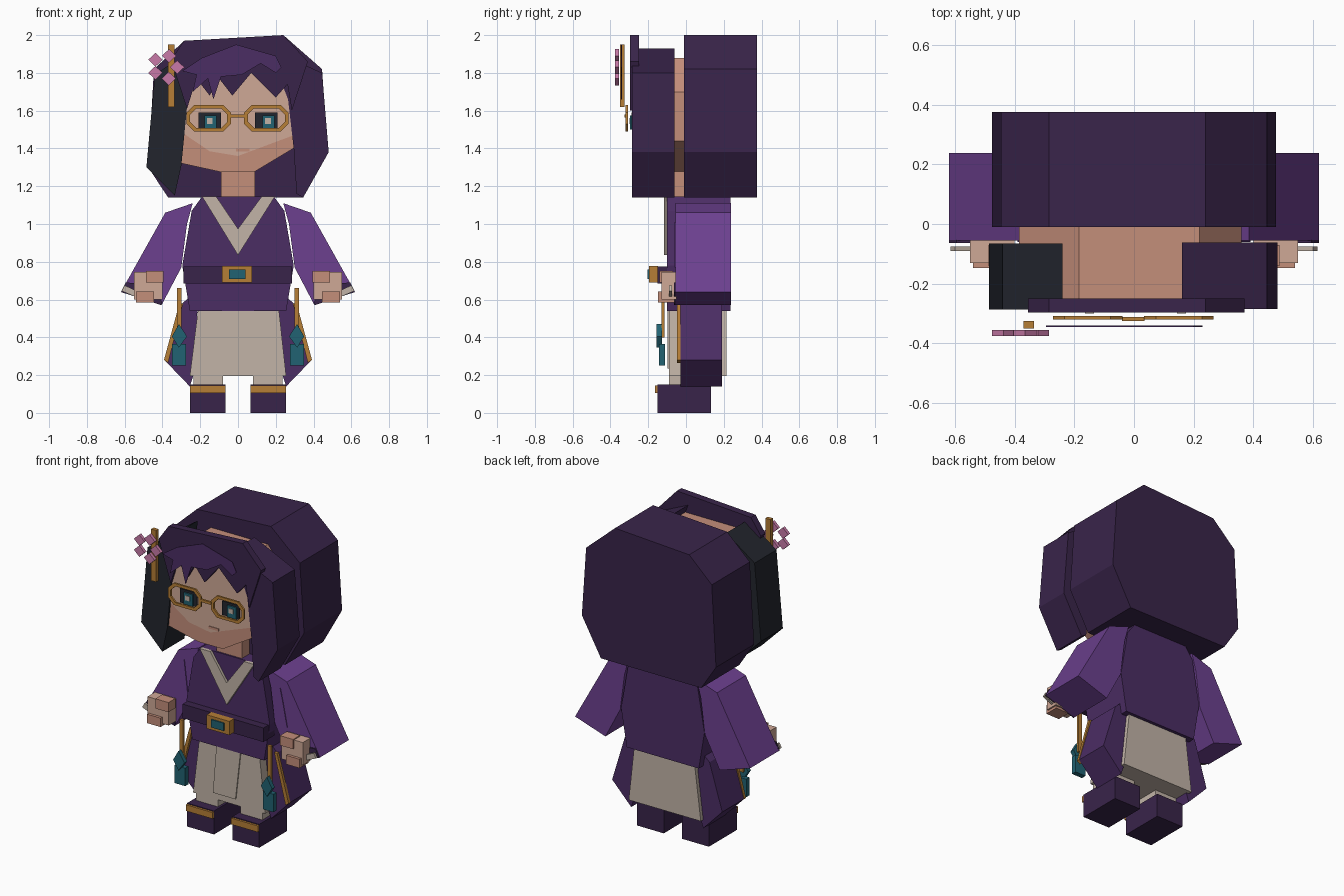
import bpy, bmesh, math


def mat(name, hexcol):
    lin = []
    for i in (0, 2, 4):
        c = int(hexcol[i:i + 2], 16) / 255
        lin.append(c / 12.92 if c <= 0.04045 else ((c + 0.055) / 1.055) ** 2.4)
    m = bpy.data.materials.new(name)
    m.diffuse_color = (*lin, 1)
    return m


PLUM = mat("dark plum", "39244a")
ROBE = mat("robe purple", "4b2d64")
LILAC = mat("sleeve purple", "6c408f")
BLACK = mat("blue black", "22252d")
SKIN = mat("light skin", "cfa896")
PEACH = mat("peach skin", "c48e7a")
CREAM = mat("cream cloth", "c2b4a7")
GOLD = mat("gold", "b67e36")
TEAL = mat("teal", "216272")
PINK = mat("pink", "c87aa8")


def prism(name, pts, y0, y1, m, hole=None):
    """Extrude an x-z outline from y0 to y1; an optional inner outline makes a ring."""
    bm = bmesh.new()
    n = len(pts)
    loops = [[bm.verts.new((x, y, z)) for x, z in p]
             for y in (y0, y1) for p in ([pts, hole] if hole else [pts])]
    if hole:
        fo, fi, bo, bi = loops
        pairs = [(fo, fi), (bo, bi), (fo, bo), (fi, bi)]
    else:
        bm.faces.new(loops[0])
        bm.faces.new(loops[1])
        pairs = [(loops[0], loops[1])]
    for a, b in pairs:
        for i in range(n):
            j = (i + 1) % n
            bm.faces.new((a[i], a[j], b[j], b[i]))
    bmesh.ops.recalc_face_normals(bm, faces=bm.faces)
    me = bpy.data.meshes.new(name)
    bm.to_mesh(me)
    bm.free()
    me.materials.append(m)
    ob = bpy.data.objects.new(name, me)
    bpy.context.collection.objects.link(ob)
    return ob


def box(name, x0, x1, z0, z1, y0, y1, m):
    return prism(name, [(x0, z0), (x1, z0), (x1, z1), (x0, z1)], y0, y1, m)


def diamond(name, x, z, rx, rz, y0, y1, m):
    return prism(name, [(x - rx, z), (x, z - rz), (x + rx, z), (x, z + rz)], y0, y1, m)


def pair(name, pts, y0, y1, m):
    """Right-hand part and its mirror image."""
    prism(name + "_right", pts, y0, y1, m)
    prism(name + "_left", [(-x, z) for x, z in pts], y0, y1, m)


def rect(x0, x1, z0, z1):
    return [(x0, z0), (x1, z0), (x1, z1), (x0, z1)]


# Hair: back mass, side locks, fringe and lighter strands
prism("back_hair", [(-.285, 1.97), (.24, 2.0), (.445, 1.82), (.475, 1.38), (.34, 1.14),
                    (-.37, 1.14), (-.475, 1.3), (-.445, 1.82)], -.01, .375, PLUM)
prism("purple_lock", [(.16, 1.93), (.445, 1.8), (.48, 1.38), (.345, 1.14), (.31, 1.16),
                      (.295, 1.4), (.265, 1.66)], -.285, -.062, PLUM)
prism("black_lock", [(-.24, 1.93), (-.44, 1.79), (-.485, 1.3), (-.335, 1.15),
                     (-.30, 1.31), (-.27, 1.62)], -.287, -.065, BLACK)
prism("fringe", [(-.355, 1.87), (-.285, 1.97), (.24, 2.0), (.37, 1.86), (.285, 1.6),
                 (.262, 1.74), (.2, 1.67), (.07, 1.8), (-.03, 1.68), (-.1, 1.77),
                 (-.15, 1.68), (-.22, 1.77), (-.27, 1.61)], -.296, -.25, PLUM)
prism("fringe_strands", [(-.295, 1.81), (-.19, 1.88), (-.01, 1.95), (.2, 1.89), (.23, 1.83),
                         (.2, 1.8), (.12, 1.85), (.02, 1.79), (-.09, 1.78), (-.13, 1.66),
                         (-.16, 1.77), (-.24, 1.7), (-.22, 1.79)], -.345, -.34, ROBE)

# Head, neck and face
prism("head", [(-.185, 1.88), (.22, 1.88), (.36, 1.7), (.36, 1.44), (.085, 1.275),
               (-.09, 1.275), (-.385, 1.34), (-.385, 1.7)], -.275, .2, PEACH)
box("neck", -.09, .09, 1.1, 1.3, -.09, .1, PEACH)
prism("face_plate", [(-.29, 1.48), (-.15, 1.385), (0, 1.36), (.295, 1.47), (.275, 1.66),
                     (.2, 1.85), (-.17, 1.85), (-.28, 1.66)], -.28, -.274, SKIN)
box("mouth", -.01, .06, 1.385, 1.4, -.284, -.279, PEACH)
for side, x in (("left", -.15), ("right", .15)):
    box("eye_" + side, x - .06, x + .06, 1.5, 1.59, -.288, -.279, BLACK)
    ix = x + .012 * (1 if x > 0 else -1) * (1 if x > 0 else -.3)
    box("iris_" + side, ix - .032, ix + .032, 1.5, 1.575, -.296, -.287, TEAL)
    box("eye_glint_" + side, ix - .018, ix + .012, 1.53, 1.56, -.3, -.295, CREAM)

# Glasses: octagonal rims and a bridge
def octagon(cx, cz, rx, rz, c):
    return [(cx + sx * a, cz + sz * b) for sx, sz, a, b in (
        (1, 1, rx - c, rz), (1, 1, rx, rz - c), (1, -1, rx, rz - c), (1, -1, rx - c, rz),
        (-1, -1, rx - c, rz), (-1, -1, rx, rz - c), (-1, 1, rx, rz - c), (-1, 1, rx - c, rz))]


for side, x in (("left", -.155), ("right", .15)):
    prism("glasses_rim_" + side, octagon(x, 1.56, .117, .07, .04), -.32, -.308, GOLD,
          octagon(x, 1.56, .098, .052, .033))
box("glasses_bridge", -.04, .035, 1.563, 1.58, -.325, -.312, GOLD)

# Hairpin with petals
box("hairpin", -.37, -.335, 1.62, 1.95, -.35, -.325, GOLD)
for i, (x, z) in enumerate([(-.437, 1.87), (-.365, 1.89), (-.322, 1.83),
                            (-.367, 1.77), (-.437, 1.8)]):
    diamond("petal_%d" % i, x, z, .038, .036, -.375, -.355, PINK)

# Robe torso, collar, belt and buckle
prism("robe_torso", [(-.19, 1.145), (.19, 1.145), (.245, 1.07), (.295, .78), (.255, .54),
                     (-.255, .54), (-.295, .78), (-.245, 1.07)], -.1, .235, ROBE)
prism("collar", [(-.19, 1.145), (-.115, 1.145), (0, .975), (.125, 1.145), (.195, 1.145),
                 (0, .835)], -.117, -.095, CREAM)
box("belt", -.288, .285, .685, .775, -.15, -.04, PLUM)
prism("buckle", rect(-.085, .075, .69, .778), -.195, -.149, GOLD)
box("buckle_gem", -.048, .04, .71, .76, -.203, -.194, TEAL)

# Skirt with front panel
prism("skirt", [(-.21, .56), (.215, .56), (.255, .195), (-.255, .195)], -.09, .215, CREAM)
prism("skirt_front_panel", [(-.085, .545), (.085, .545), (.05, .235), (-.11, .235)],
      -.097, -.089, CREAM)

# Side panels of the robe with gold edging
pair("side_panel", [(.25, .62), (.3, .575), (.39, .28), (.255, .14), (.235, .2), (.215, .54)],
     -.03, .19, ROBE)
pair("side_panel_trim", [(.29, .58), (.31, .58), (.392, .28), (.37, .265)], -.048, -.029, GOLD)

# Hanging ornaments
pair("ornament_strap", rect(.3, .324, .4, .66), -.13, -.113, GOLD)
pair("ornament_gem", [(.27, .405), (.313, .345), (.35, .405), (.313, .47)], -.156, -.128, TEAL)
pair("ornament_tassel", rect(.275, .35, .25, .365), -.142, -.11, TEAL)

# Sleeves, cuffs and hands
pair("sleeve", [(.24, 1.11), (.385, 1.06), (.62, .64), (.405, .57), (.3, .77), (.27, 1.0)],
     -.055, .237, LILAC)
pair("sleeve_fold", [(.34, 1.01), (.36, .92), (.39, .77), (.315, .8)], -.06, -.054, LILAC)
pair("cuff_shadow", [(.5, .685), (.595, .69), (.62, .64), (.405, .57), (.4, .59)],
     -.064, -.054, PLUM)
pair("cuff_trim", [(.5, .63), (.6, .675), (.615, .645), (.51, .6)], -.09, -.075, CREAM)
pair("palm", rect(.4, .55, .6, .745), -.13, -.05, SKIN)
pair("thumb", rect(.395, .488, .69, .752), -.14, -.07, PEACH)
pair("fingers", rect(.445, .54, .585, .642), -.148, -.06, PEACH)

# Legs and boots
pair("leg", rect(.08, .235, .12, .25), -.09, .1, CREAM)
pair("boot", rect(.065, .255, 0, .15), -.15, .132, PLUM)
pair("boot_band", rect(.065, .255, .105, .145), -.164, -.149, GOLD)
